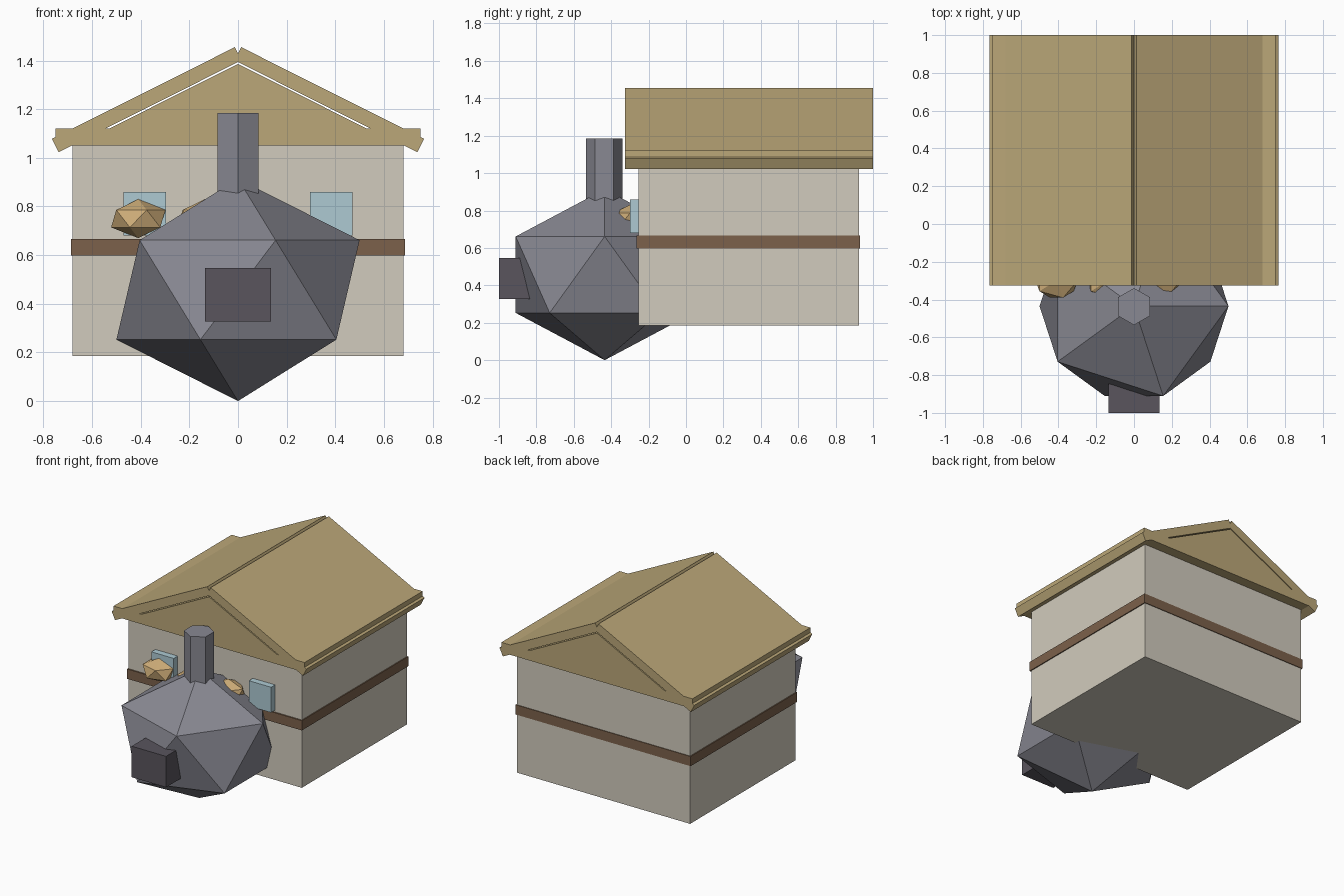
import bpy, bmesh
from mathutils import Matrix

if "Cube" in bpy.data.objects:
    bpy.data.objects.remove(bpy.data.objects["Cube"])


def material(name, rgb):
    m = bpy.data.materials.new(name)
    m.diffuse_color = (*rgb, 1)
    m.use_nodes = True
    m.node_tree.nodes["Principled BSDF"].inputs["Base Color"].default_value = m.diffuse_color
    return m


WALL = material("plaster", (0.64, 0.60, 0.51))
TIMBER = material("timber", (0.20, 0.12, 0.07))
THATCH = material("thatch", (0.50, 0.39, 0.19))
GLASS = material("glass", (0.42, 0.59, 0.65))
STONE = material("stone", (0.25, 0.25, 0.29))
SOOT = material("soot", (0.10, 0.09, 0.11))
CRUST = material("crust", (0.62, 0.42, 0.19))


def finish(name, bm, mat):
    bmesh.ops.recalc_face_normals(bm, faces=bm.faces)
    mesh = bpy.data.meshes.new(name)
    bm.to_mesh(mesh)
    bm.free()
    mesh.materials.append(mat)
    ob = bpy.data.objects.new(name, mesh)
    bpy.context.collection.objects.link(ob)
    return ob


def box(name, x, y, z, mat):
    """Box from (min, max) pairs."""
    bm = bmesh.new()
    size = [b - a for a, b in (x, y, z)]
    mid = [(a + b) / 2 for a, b in (x, y, z)]
    bmesh.ops.create_cube(bm, size=1, matrix=Matrix.Translation(mid) @ Matrix.Diagonal((*size, 1)))
    return finish(name, bm, mat)


def ico(name, centre, scale, mat):
    bm = bmesh.new()
    bmesh.ops.create_icosphere(bm, subdivisions=1, radius=1,
                               matrix=Matrix.Translation(centre) @ Matrix.Diagonal((*scale, 1)))
    return finish(name, bm, mat)


def extrude_profile(name, points, y0, y1, mat):
    """Extrude an x-z profile along y."""
    bm = bmesh.new()
    face = bm.faces.new([bm.verts.new((x, y0, z)) for x, z in points])
    ext = bmesh.ops.extrude_face_region(bm, geom=[face])
    moved = [v for v in ext["geom"] if isinstance(v, bmesh.types.BMVert)]
    bmesh.ops.translate(bm, verts=moved, vec=(0, y1 - y0, 0))
    return finish(name, bm, mat)


# House body with its timber belt
box("house_walls", (-0.68, 0.68), (-0.255, 0.925), (0.185, 1.06), WALL)
box("timber_belt", (-0.687, 0.687), (-0.265, 0.93), (0.598, 0.667), TIMBER)

# Roof: eaves slab, gable filling and two sloping panels
Y0, Y1 = -0.325, 1.0
box("roof_eaves", (-0.75, 0.75), (Y0, Y1), (1.05, 1.12), THATCH)
extrude_profile("roof_gable", [(-0.53, 1.12), (0.53, 1.12), (0, 1.386)], Y0, Y1, THATCH)
panel = [(0.013, 1.455), (0.765, 1.078), (0.738, 1.023), (-0.014, 1.401)]
for side, s in (("left", -1), ("right", 1)):
    extrude_profile(f"roof_panel_{side}", [(s * x, z) for x, z in panel], Y0, Y1, THATCH)
    # Front windows
    xs = sorted((s * 0.295, s * 0.47))
    box(f"window_{side}", xs, (-0.30, -0.25), (0.68, 0.86), GLASS)

# Stone oven with mouth and chimney
ico("oven_dome", (0, -0.435, 0.457), (0.559, 0.559, 0.457), STONE)
box("oven_mouth", (-0.135, 0.135), (-1.0, -0.80), (0.327, 0.547), SOOT)
bm = bmesh.new()
bmesh.ops.create_cone(bm, cap_ends=True, segments=6, radius1=0.098, radius2=0.098, depth=0.385,
                      matrix=Matrix.Translation((0, -0.437, 0.9925)))
chimney = finish("oven_chimney", bm, STONE)
if max(abs(v.co.x) for v in chimney.data.vertices) > 0.09:  # points face front and back
    chimney.data.transform(Matrix.Translation((0, -0.437, 0)) @ Matrix.Rotation(0.5235988, 4, "Z")
                           @ Matrix.Translation((0, 0.437, 0)))

# Bread loaves in a row behind the oven
for i in range(3):
    ico(f"bread_loaf_{i + 1}", (-0.41 + 0.273 * i, -0.30, 0.75), (0.125, 0.106, 0.08), CRUST)
